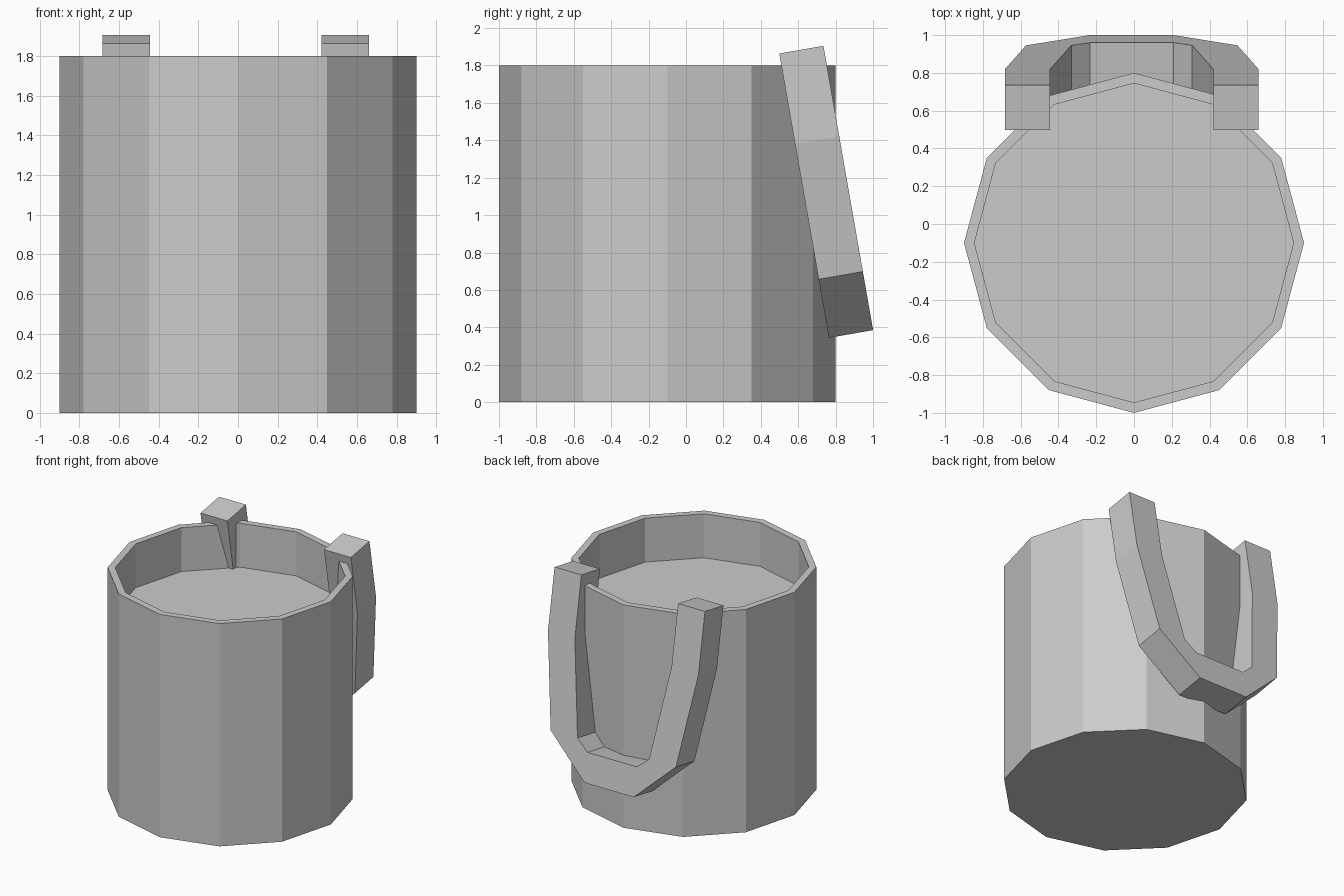
import bpy, bmesh
from math import radians, sin, cos
from mathutils import Vector

if "Cube" in bpy.data.objects:
    bpy.data.objects.remove(bpy.data.objects["Cube"])


def add_object(name, bm):
    bmesh.ops.recalc_face_normals(bm, faces=bm.faces)
    mesh = bpy.data.meshes.new(name)
    bm.to_mesh(mesh)
    bm.free()
    obj = bpy.data.objects.new(name, mesh)
    bpy.context.collection.objects.link(obj)
    return obj


def skin(bm, rings, closed):
    """Join equal-length vertex rings with quads and cap both ends."""
    n = len(rings[0])
    for a, b in zip(rings, rings[1:]):
        for i in range(n):
            j = (i + 1) % n
            bm.faces.new((a[i], a[j], b[j], b[i]))
    if closed:
        bm.faces.new(rings[0])
        bm.faces.new(rings[-1])


# Twelve-sided cup with a thin rim and a recessed filled surface
SIDES = 12
bm = bmesh.new()
rings = []
for r, z in [(0.9, 0), (0.9, 1.8), (0.845, 1.8), (0.845, 1.445)]:
    rings.append([bm.verts.new((r * cos(radians(360 / SIDES * i)),
                                r * sin(radians(360 / SIDES * i)) - 0.1, z))
                  for i in range(SIDES)])
skin(bm, rings, True)
add_object("cup_body", bm)

# U-shaped handle, drawn flat as (outer x, outer drop, inner x, inner drop),
# then leaned back by ten degrees
half = [(0.672, 0, 0.432, 0), (0.672, 0.49, 0.432, 0.49),
        (0.56, 1.225, 0.32, 1.225), (0.22, 1.543, 0.22, 1.31)]
path = [(-a, b, -c, d) for a, b, c, d in half] + half[::-1]
lean = radians(9.9)
down = Vector((0, sin(lean), -cos(lean)))
inward = Vector((0, -cos(lean), -sin(lean))) * 0.24
top = Vector((-0.012, 0.735, 1.905))

bm = bmesh.new()
rings = []
for ox, od, ix, idr in path:
    outer = top + Vector((ox, 0, 0)) + down * od
    inner = top + Vector((ix, 0, 0)) + down * idr
    rings.append([bm.verts.new(p) for p in
                  (outer, inner, inner + inward, outer + inward)])
skin(bm, rings, True)
add_object("handle", bm)
